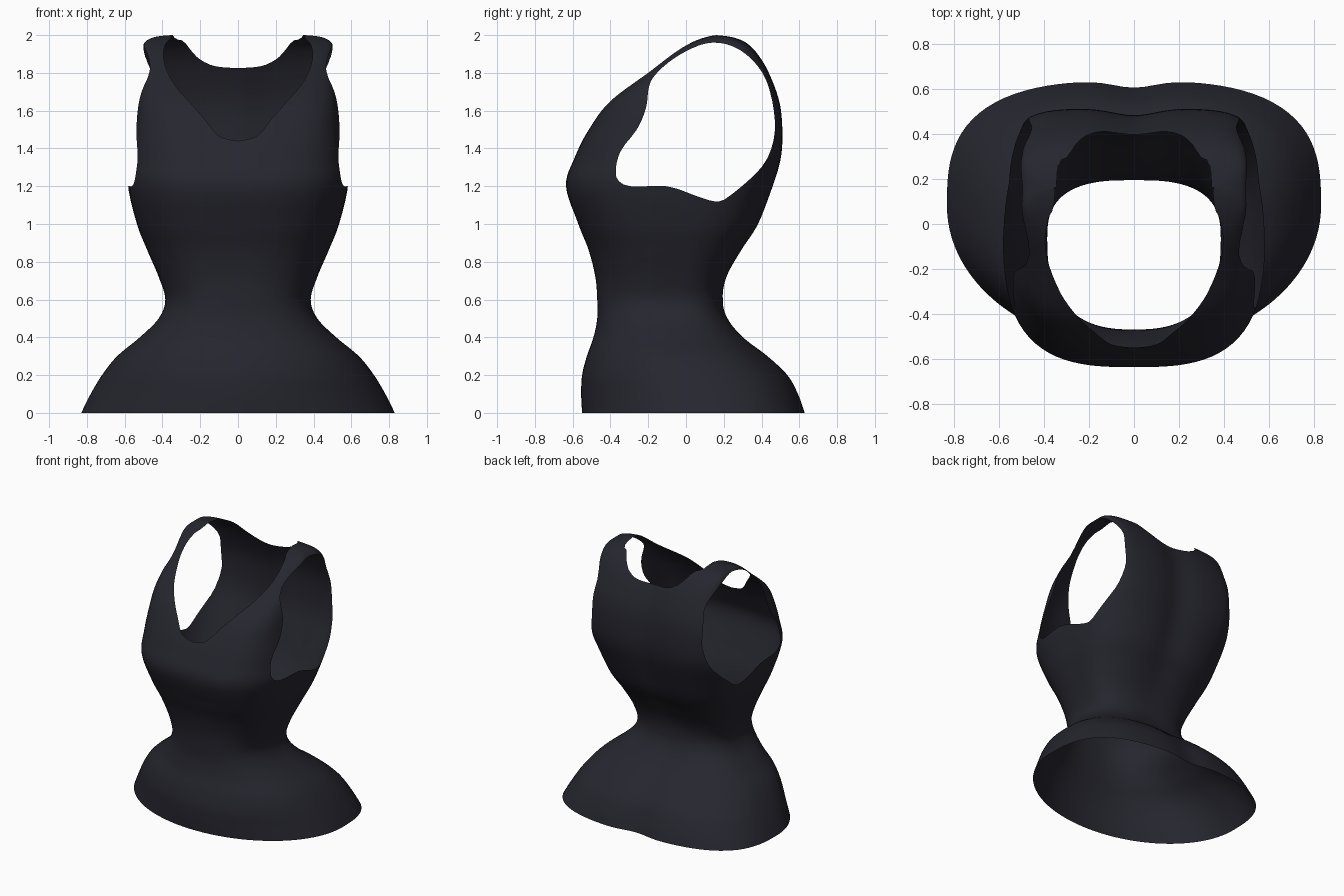
import bpy, bmesh, math
from mathutils import Vector

if "Cube" in bpy.data.objects:
    bpy.data.objects.remove(bpy.data.objects["Cube"])

COLS, SUB = 112, 6

# Body sections: height, half width, y of widest point, front y, back y, front and back squareness
SECTIONS = [
    (0.00, .83, .08, -.55, .635, 2.0, 2.9),
    (0.10, .78, .06, -.555, .60, 2.0, 2.8),
    (0.20, .72, .04, -.55, .545, 2.1, 2.7),
    (0.30, .64, .00, -.525, .44, 2.2, 2.6),
    (0.40, .52, -.04, -.49, .31, 2.3, 2.6),
    (0.50, .42, -.07, -.47, .225, 2.5, 2.7),
    (0.60, .385, -.07, -.47, .195, 2.5, 2.8),
    (0.72, .42, -.06, -.48, .22, 2.5, 2.8),
    (0.86, .48, -.04, -.515, .30, 2.6, 2.8),
    (1.00, .535, -.02, -.57, .39, 2.8, 3.0),
    (1.20, .582, .00, -.635, .465, 3.0, 3.4),
    (1.35, .575, .02, -.59, .505, 3.2, 4.5),
    (1.50, .555, .05, -.515, .512, 3.7, 5.5),
    (1.65, .535, .08, -.405, .495, 4.5, 6.0),
    (1.80, .515, .12, -.215, .44, 5.0, 6.0),
    (1.90, .508, .15, -.085, .38, 5.0, 6.0),
    (1.96, .495, .16, .02, .32, 5.0, 5.0),
    (1.99, .44, .16, .10, .25, 4.0, 4.0),
    (2.00, .355, .16, .155, .165, 3.0, 3.0),
]
# Armhole outline in (y, z)
ARMHOLE = [(-.37, 1.25), (-.30, 1.2), (-.1, 1.2), (.05, 1.15), (.15, 1.12), (.22, 1.14),
           (.4, 1.3), (.465, 1.45), (.465, 1.6), (.425, 1.76), (.35, 1.87), (.25, 1.94),
           (.14, 1.96), (.03, 1.93), (-.1, 1.85), (-.19, 1.75), (-.21, 1.62),
           (-.26, 1.5), (-.35, 1.38)]
# Right halves of the necklines in (x, z)
NECK_FRONT = [(0, 1.44), (.1, 1.465), (.18, 1.56), (.26, 1.65), (.33, 1.73), (.38, 1.82),
              (.395, 1.9), (.38, 1.96), (.35, 2.0), (.34, 2.2)]
NECK_BACK = [(0, 1.825), (.12, 1.835), (.2, 1.87), (.25, 1.92), (.29, 1.97), (.345, 2.0), (.35, 2.2)]


def spline(pts, sub, closed=False):
    """Smooth curve through points of any dimension."""
    n, out = len(pts), []
    get = (lambda i: pts[i % n]) if closed else (lambda i: pts[max(0, min(n - 1, i))])
    for i in range(n if closed else n - 1):
        for k in range(sub):
            t = k / sub
            out.append(tuple(
                .5 * (2 * b + (c - a) * t + (2 * a - 5 * b + 4 * c - d) * t * t
                      + (3 * b - a - 3 * c + d) * t ** 3)
                for a, b, c, d in zip(get(i - 1), get(i), get(i + 1), get(i + 2))))
    if not closed:
        out.append(tuple(pts[-1]))
    return out


def inside_distance(poly, px, pz):
    """Distance to the outline, positive inside."""
    best, inside = 1e9, False
    ax, az = poly[-1]
    for bx, bz in poly:
        dx, dz = bx - ax, bz - az
        t = max(0, min(1, ((px - ax) * dx + (pz - az) * dz) / (dx * dx + dz * dz + 1e-12)))
        best = min(best, (px - ax - t * dx) ** 2 + (pz - az - t * dz) ** 2)
        if (az > pz) != (bz > pz) and px < ax + (pz - az) * dx / dz:
            inside = not inside
        ax, az = bx, bz
    return math.sqrt(best) * (1 if inside else -1)


def cut(bm, field):
    """Trim away the region where the field is positive, with a clean edge."""
    val = {}
    for v in bm.verts:
        f = field(v.co)
        val[v] = 0.0 if abs(f) < 5e-4 else f
    for e in list(bm.edges):
        a, b = e.verts
        if val[a] * val[b] < 0:
            _, nv = bmesh.utils.edge_split(e, a, val[a] / (val[a] - val[b]))
            val[nv] = 0.0
    bmesh.ops.connect_verts(bm, verts=[v for v in bm.verts if val[v] == 0.0])
    gone = [f for f in bm.faces if sum(val[v] for v in f.verts) > 0]
    bmesh.ops.delete(bm, geom=gone, context='FACES')


def mirrored(half):
    s = spline(half, 4)
    return s + [(-x, z) for x, z in reversed(s[1:])]


# Body shell lofted through the sections
bm = bmesh.new()
rings = []
for z, a, yc, yf, yb, nf, nb in spline(SECTIONS, SUB):
    ring = []
    for i in range(COLS):
        th = 2 * math.pi * i / COLS
        c, s = math.cos(th), math.sin(th)
        n, depth = (nb, yb - yc) if s > 0 else (nf, yc - yf)
        r = (abs(c) ** n + abs(s) ** n) ** (-1 / n)
        x, y = a * c * r, yc + depth * s * r
        # shallow hollow along the spine
        y -= .03 * max(0, s) * math.exp(-(x / .13) ** 2) * min(1, abs(z - .6) / .5)
        ring.append(bm.verts.new((x, y, z)))
    rings.append(ring)
for lo, hi in zip(rings, rings[1:]):
    for i in range(COLS):
        j = (i + 1) % COLS
        bm.faces.new((lo[i], lo[j], hi[j], hi[i]))

# Armholes and necklines
arm = spline(ARMHOLE, 3, True)
front, back = mirrored(NECK_FRONT), mirrored(NECK_BACK)
cut(bm, lambda p: inside_distance(arm, p.y, p.z) if p.z > 1 else -1)
cut(bm, lambda p: min(inside_distance(front, p.x, p.z), .16 - p.y) if p.z > 1.3 else -1)
cut(bm, lambda p: min(inside_distance(back, p.x, p.z), p.y - .16) if p.z > 1.7 else -1)
loose = [v for v in bm.verts if not v.link_faces]
bmesh.ops.delete(bm, geom=loose, context='VERTS')

mesh = bpy.data.meshes.new("sleeveless_top")
bm.to_mesh(mesh)
bm.free()
fabric = bpy.data.materials.new("dark navy fabric")
fabric.diffuse_color = (.019, .019, .028, 1)
fabric.use_nodes = True
fabric.node_tree.nodes["Principled BSDF"].inputs["Base Color"].default_value = fabric.diffuse_color
mesh.materials.append(fabric)
mesh.shade_smooth()
top = bpy.data.objects.new("sleeveless_top", mesh)
bpy.context.collection.objects.link(top)
